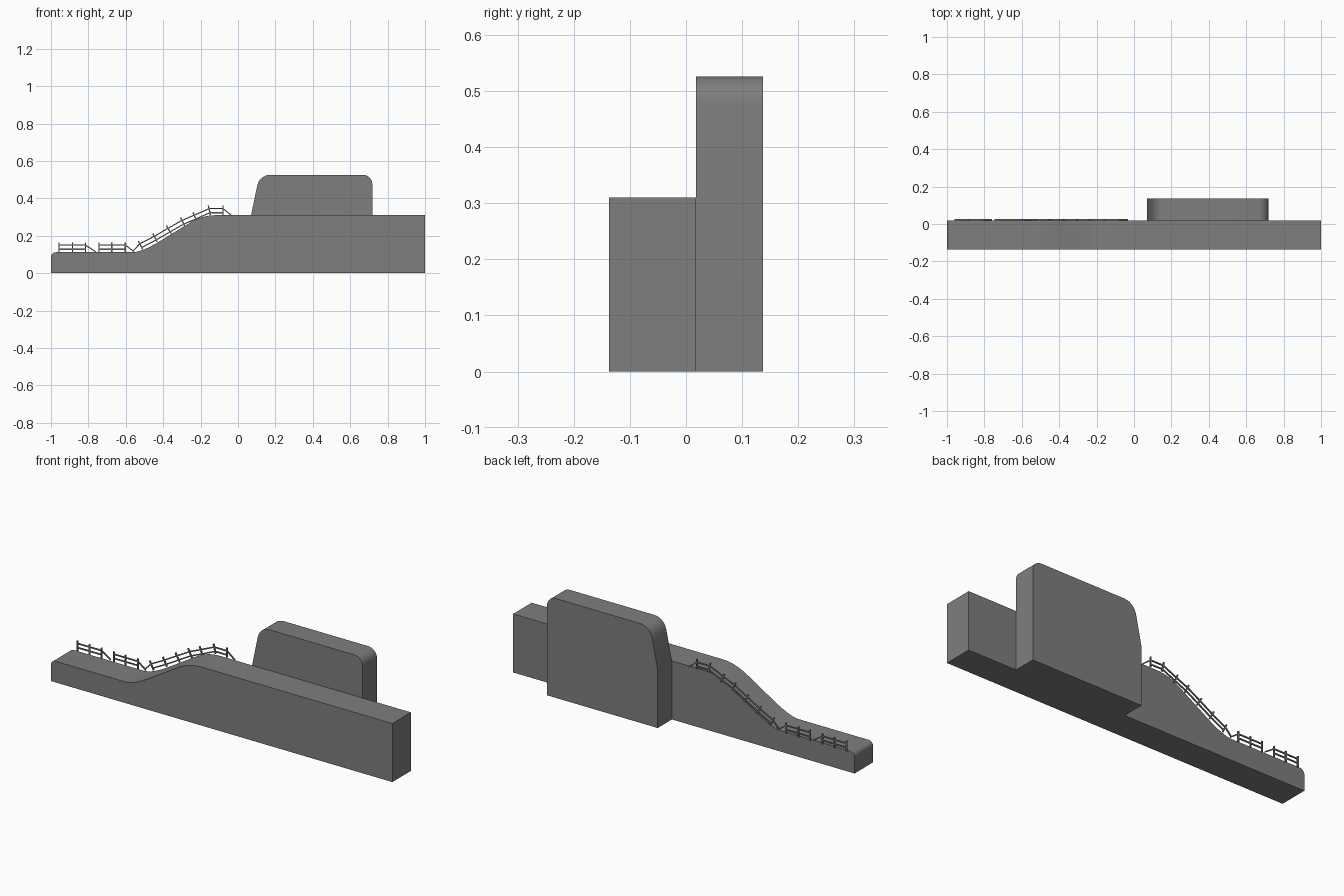
import bpy, bmesh, math
from mathutils import Vector

if "Cube" in bpy.data.objects:
    bpy.data.objects.remove(bpy.data.objects["Cube"])

# Dark grey shared by every part
dark = bpy.data.materials.new("dark_grey")
dark.diffuse_color = (0.21, 0.21, 0.21, 1)
dark.use_nodes = True
dark.node_tree.nodes["Principled BSDF"].inputs["Base Color"].default_value = dark.diffuse_color


def arc(a, c, b, n=8):
    """Quadratic curve from a to b with control point c."""
    return [tuple((1 - t)**2 * a[k] + 2 * t * (1 - t) * c[k] + t * t * b[k] for k in (0, 1))
            for t in (i / n for i in range(n + 1))]


def fillet(cx, cz, r, a0, a1, n=8):
    """Circular corner, angles in degrees."""
    angles = (math.radians(a0 + (a1 - a0) * i / n) for i in range(n + 1))
    return [(cx + r * math.cos(a), cz + r * math.sin(a)) for a in angles]


def finish(name, bm):
    bmesh.ops.recalc_face_normals(bm, faces=bm.faces[:])
    mesh = bpy.data.meshes.new(name)
    bm.to_mesh(mesh)
    bm.free()
    mesh.materials.append(dark)
    ob = bpy.data.objects.new(name, mesh)
    bpy.context.collection.objects.link(ob)
    bpy.ops.object.select_all(action='DESELECT')
    ob.select_set(True)
    bpy.context.view_layer.objects.active = ob
    bpy.ops.object.shade_smooth_by_angle(angle=math.radians(30))
    return ob


def extrude_profile(name, points, y0, y1):
    bm = bmesh.new()
    face = bm.faces.new([bm.verts.new((x, y0, z)) for x, z in points])
    new = bmesh.ops.extrude_face_region(bm, geom=[face])['geom']
    verts = [g for g in new if isinstance(g, bmesh.types.BMVert)]
    bmesh.ops.translate(bm, verts=verts, vec=(0, y1 - y0, 0))
    # extrude keeps the source face as the front cap
    return finish(name, bm)


def bar(bm, a, b, y, r):
    """Square bar between two points of the x-z plane."""
    a, b = Vector((a[0], y, a[1])), Vector((b[0], y, b[1]))
    side = Vector((0, r, 0))
    up = (b - a).normalized().cross(Vector((0, 1, 0))) * r
    ring = [[bm.verts.new(p + side * s + up * u) for s, u in ((1, 1), (-1, 1), (-1, -1), (1, -1))]
            for p in (a, b)]
    bm.faces.new(ring[0])
    bm.faces.new(ring[1])
    for i in range(4):
        j = (i + 1) % 4
        bm.faces.new((ring[0][i], ring[0][j], ring[1][j], ring[1][i]))


def railing(name, tops, tail, head=None, above=0.014, below=0.042):
    """Posts under the top-rail points, two rails, and sloping end braces."""
    bm = bmesh.new()
    pts = [Vector(p) for p in tops]
    lows = []
    for i, p in enumerate(pts):
        d = (pts[min(i + 1, len(pts) - 1)] - pts[max(i - 1, 0)]).normalized()
        n = Vector((-d.y, d.x))
        bar(bm, p + n * above, p - n * below, 0.0225, 0.0035)
        lows.append(p - n * 0.022)
    for line in (pts, lows):
        for a, b in zip(line, line[1:]):
            bar(bm, a, b, 0.0225, 0.003)
    bar(bm, pts[-1], tail, 0.0225, 0.003)
    if head:
        bar(bm, head, pts[0], 0.0225, 0.003)
    finish(name, bm)


# Long base with a ramp from the low to the high level
base = [(-1, 0), (1, 0), (1, 0.31)]
base += arc((-0.12, 0.31), (-0.19, 0.31), (-0.26, 0.268))
base += arc((-0.42, 0.17), (-0.515, 0.112), (-0.565, 0.112))
base += fillet(-0.974, 0.086, 0.026, 90, 180)
extrude_profile("ramp_base", base, -0.137, 0.018)

# Tall rounded block behind
block = [(0.07, 0), (0.718, 0)]
block += fillet(0.668, 0.476, 0.05, 0, 90)
block += arc((0.172, 0.526), (0.11, 0.522), (0.1, 0.455))
block += [(0.07, 0.31)]
extrude_profile("rear_block", block, 0.018, 0.137)

# Railings along the back edge
railing("low_railing_outer", [(-0.957, 0.15), (-0.885, 0.15), (-0.815, 0.15)], (-0.762, 0.115))
railing("low_railing_inner", [(-0.743, 0.15), (-0.675, 0.15), (-0.602, 0.15)], (-0.555, 0.115))
railing("ramp_railing", [(-0.525, 0.157), (-0.448, 0.197), (-0.374, 0.24), (-0.3, 0.282),
                         (-0.234, 0.31), (-0.155, 0.345), (-0.08, 0.345)],
        (-0.033, 0.308), (-0.56, 0.12), 0.017, 0.034)
